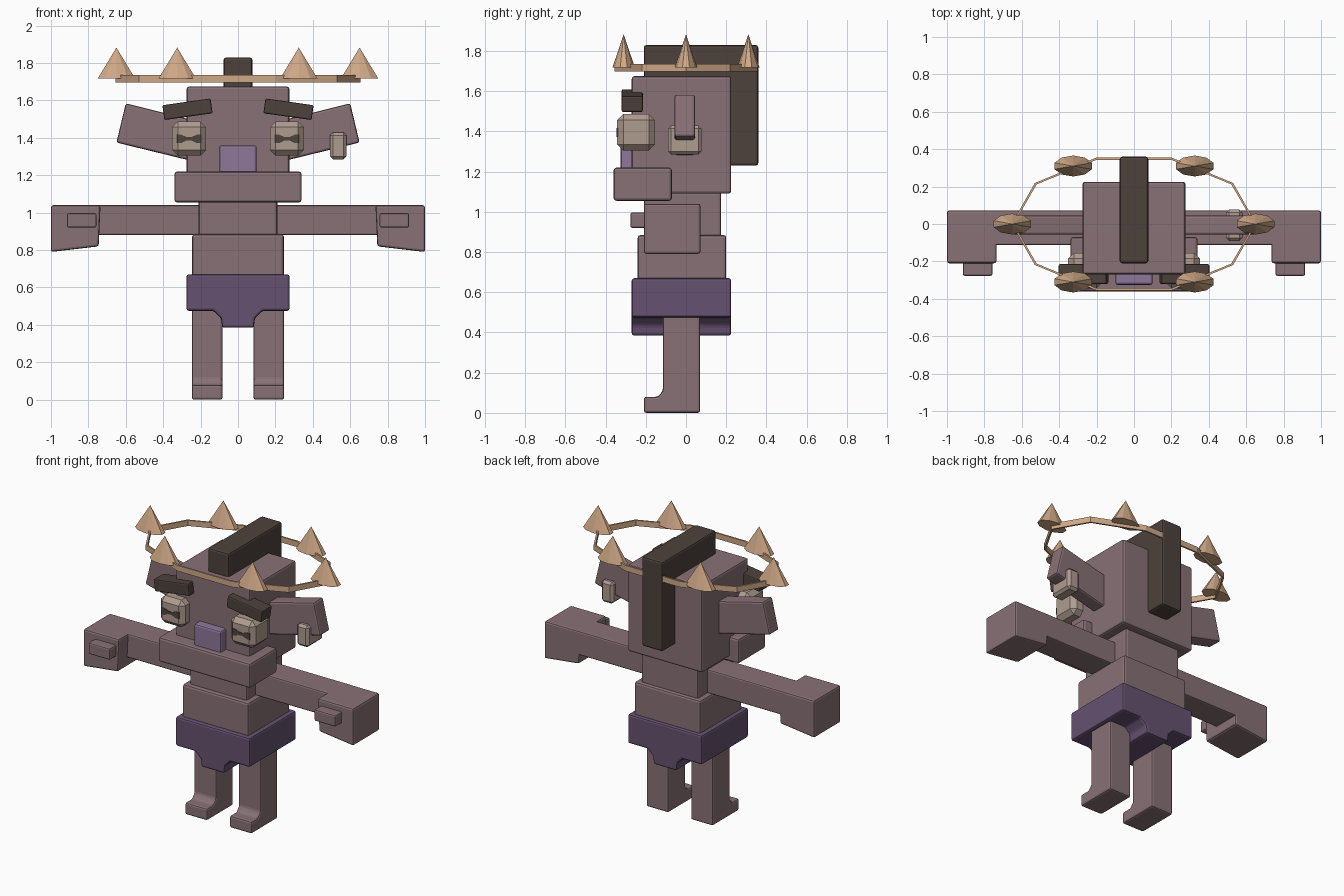
import bpy, bmesh, math
from mathutils import Matrix, Vector

cube = bpy.data.objects.get("Cube")
if cube:
    bpy.data.objects.remove(cube, do_unlink=True)


def material(name, *srgb):
    """Flat material from 0-255 display colour, stored as linear."""
    col = [((c / 255 + 0.055) / 1.055) ** 2.4 for c in srgb] + [1]
    m = bpy.data.materials.new(name)
    m.use_nodes = True
    m.diffuse_color = col
    bsdf = m.node_tree.nodes["Principled BSDF"]
    bsdf.inputs["Base Color"].default_value = col
    bsdf.inputs["Roughness"].default_value = 0.8
    return m


SKIN = material("mauve skin", 136, 113, 118)
CLOTH = material("purple cloth", 102, 81, 112)
NOSE = material("lilac nose", 141, 119, 154)
HAIR = material("dark brown hair", 78, 66, 60)
BONE = material("pale bone", 175, 156, 143)
TAN = material("tan spikes", 208, 169, 135)
PUPIL = material("dark pupil", 80, 68, 62)


def finish(name, bm, mat, bevel=0.0, segments=2):
    bmesh.ops.recalc_face_normals(bm, faces=bm.faces)
    if bevel:
        bmesh.ops.bevel(bm, geom=bm.edges[:], offset=bevel, segments=segments,
                        profile=0.5, affect='EDGES', clamp_overlap=True)
    me = bpy.data.meshes.new(name)
    bm.to_mesh(me)
    bm.free()
    me.materials.append(mat)
    ob = bpy.data.objects.new(name, me)
    bpy.context.collection.objects.link(ob)
    return ob


def box(name, x, y, z, mat, bevel=0.014, segments=2, tilt=0.0):
    """Bevelled box from (min, max) ranges, tilted about the y axis."""
    bm = bmesh.new()
    spans = (x, y, z)
    size = [abs(b - a) for a, b in spans]
    mid = Vector([(a + b) / 2 for a, b in spans])
    mat4 = (Matrix.Translation(mid) @ Matrix.Rotation(tilt, 4, 'Y')
            @ Matrix.Diagonal((*size, 1)))
    bmesh.ops.create_cube(bm, size=1, matrix=mat4)
    return finish(name, bm, mat, bevel, segments)


def prism(name, outline, axis, lo, hi, mat, bevel=0.012):
    """Extrude an (x, z) outline along y, or a (y, z) outline along x."""
    bm = bmesh.new()

    def point(p, d):
        return (p[0], d, p[1]) if axis == 'Y' else (d, p[0], p[1])

    a = [bm.verts.new(point(p, lo)) for p in outline]
    b = [bm.verts.new(point(p, hi)) for p in outline]
    bm.faces.new(a)
    bm.faces.new(b)
    for i in range(len(a)):
        j = (i + 1) % len(a)
        bm.faces.new((a[i], a[j], b[j], b[i]))
    return finish(name, bm, mat, bevel)


# Head and torso blocks
box("head", (-.275, .275), (-.27, .225), (1.09, 1.675), SKIN)
box("jaw", (-.34, .34), (-.36, -.07), (1.055, 1.22), SKIN)
box("nose", (-.1, .1), (-.325, -.25), (1.2, 1.36), NOSE, 0.012)
box("mohawk", (-.077, .077), (-.21, .36), (1.23, 1.83), HAIR)
box("chest", (-.21, .21), (-.21, .175), (.87, 1.1), SKIN)
box("belly", (-.245, .245), (-.24, .2), (.64, .885), SKIN)

# Shorts with a hanging centre flap
half = [(.275, .67), (.275, .475), (.13, .475), (.09, .435), (.085, .385)]
prism("shorts", half + [(-x, z) for x, z in reversed(half)],
      'Y', -.27, .225, CLOTH)

# Paired parts
leg = [(.07, 0), (.07, .55), (-.115, .55), (-.115, .11),
       (-.14, .08), (-.21, .08), (-.21, 0)]
hand = [(.735, 1.04), (1, 1.04), (1, .79), (.745, .82)]
ear = [(.22, 1.52), (.6, 1.585), (.65, 1.375), (.22, 1.27)]
ear[0] = (.22, 1.49)
pupil = [(-.065, .022), (-.04, .022), (-.015, .01), (.015, .01), (.04, .022), (.065, .022)]
pupil += [(x, -z) for x, z in reversed(pupil)]

for s, side in ((1, "left"), (-1, "right")):
    def span(a, b):
        return (min(a * s, b * s), max(a * s, b * s))

    def flip(pts):
        return [(x * s, z) for x, z in pts]

    prism(side + "_leg", leg, 'X', *span(.083, .247), SKIN)
    box(side + "_arm", span(.15, .8), (-.113, .072), (.88, 1.04), SKIN, 0.01)
    prism(side + "_hand", flip(hand), 'Y', -.21, .072, SKIN)
    box(side + "_thumb", span(.757, .915), (-.277, -.19), (.92, .997), SKIN, 0.01)
    prism(side + "_ear", flip(ear), 'Y', -.057, .045, SKIN)
    box(side + "_eye", span(.17, .352), (-.342, -.155), (1.305, 1.487), BONE, 0.03, 1)
    prism(side + "_pupil", [(x + s * .262, z + 1.395) for x, z in pupil],
          'Y', -.345, -.338, PUPIL, 0)
    box(side + "_eyebrow", span(.14, .4), (-.32, -.215), (1.513, 1.593),
        HAIR, 0.008, 2, s * math.radians(8))

# Single earring
box("earring", (.492, .58), (-.09, .077), (1.285, 1.43), BONE, 0.016, 1)

# Ten-sided crown band
bm = bmesh.new()
loops = []
for inset, z in ((0, 1.697), (0, 1.735), (.012, 1.735), (.012, 1.697)):
    loops.append([bm.verts.new(((.655 - inset) * math.cos(i * math.tau / 10),
                                (.373 - inset) * math.sin(i * math.tau / 10), z))
                  for i in range(10)])
for k in range(4):
    a, b = loops[k], loops[(k + 1) % 4]
    for i in range(10):
        j = (i + 1) % 10
        bm.faces.new((a[i], a[j], b[j], b[i]))
finish("crown_band", bm, TAN)

# Flattened crown spikes
spots = [(x, y) for x in (-.325, .325) for y in (-.31, .31)] + [(-.65, 0), (.65, 0)]
for n, (x, y) in enumerate(spots):
    bm = bmesh.new()
    bmesh.ops.create_cone(bm, cap_ends=True, segments=10, radius1=1, radius2=0, depth=1,
                          matrix=Matrix.Translation((x, y, 1.8))
                          @ Matrix.Diagonal((.105, .056, .165, 1)))
    finish(f"crown_spike_{n + 1}", bm, TAN)
